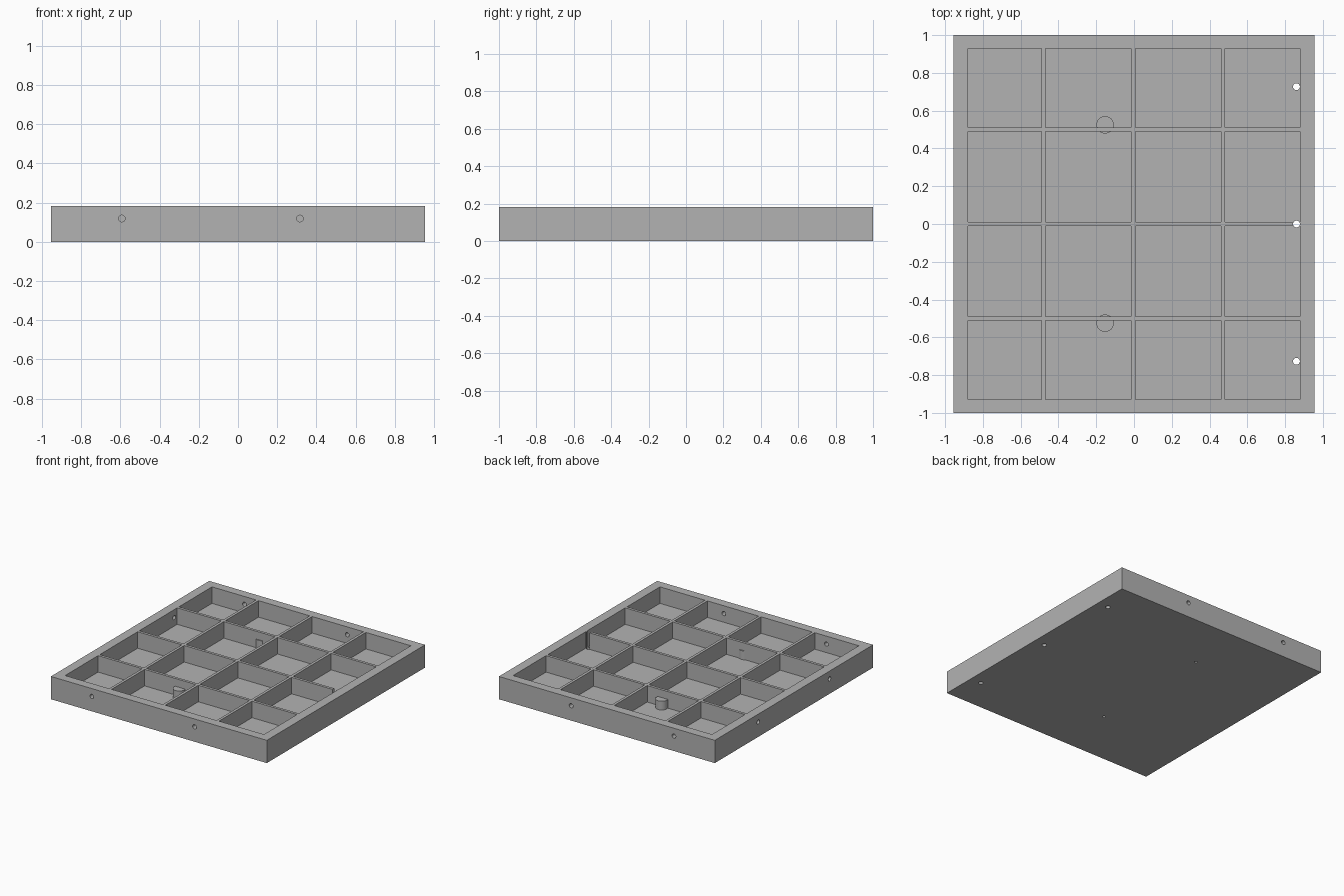
import bpy
import math

cube = bpy.data.objects.get("Cube")
if cube:
    bpy.data.objects.remove(cube, do_unlink=True)

grey = bpy.data.materials.new("mid grey")
grey.use_nodes = True
colour = (0.45, 0.45, 0.45, 1)
grey.diffuse_color = colour
grey.node_tree.nodes["Principled BSDF"].inputs["Base Color"].default_value = colour

HALF_X, HALF_Y, HEIGHT, FLOOR = 0.955, 1.0, 0.182, 0.05
INNER_X, INNER_Y = 0.88, 0.928
WALL = 0.011  # half thickness of a divider


def finish(name):
    obj = bpy.context.object
    obj.name = name
    obj.data.materials.append(grey)
    return obj


def box(name, x0, x1, y0, y1, z0, z1):
    bpy.ops.mesh.primitive_cube_add(size=1, location=((x0 + x1) / 2, (y0 + y1) / 2, (z0 + z1) / 2))
    bpy.context.object.scale = (x1 - x0, y1 - y0, z1 - z0)
    bpy.ops.object.transform_apply(location=False, rotation=False, scale=True)
    return finish(name)


def rod(name, centre, radius, length, rotation=(0, 0, 0)):
    bpy.ops.mesh.primitive_cylinder_add(vertices=32, radius=radius, depth=length,
                                        location=centre, rotation=rotation)
    return finish(name)


def combine(target, tool, operation):
    mod = target.modifiers.new(tool.name, "BOOLEAN")
    mod.operation, mod.solver, mod.object = operation, "EXACT", tool
    bpy.context.view_layer.objects.active = target
    bpy.ops.object.modifier_apply(modifier=mod.name)
    bpy.data.objects.remove(tool, do_unlink=True)


tray = box("divided_tray", -HALF_X, HALF_X, -HALF_Y, HALF_Y, 0, HEIGHT)

# Four by four compartments between thin dividers
x_walls = [-INNER_X - WALL, -0.479, -0.004, 0.471, INNER_X + WALL]
y_walls = [-INNER_Y - WALL, -0.5, 0, 0.5, INNER_Y + WALL]
for x0, x1 in zip(x_walls, x_walls[1:]):
    for y0, y1 in zip(y_walls, y_walls[1:]):
        pocket = box("pocket", x0 + WALL, x1 - WALL, y0 + WALL, y1 - WALL, FLOOR, HEIGHT + 0.1)
        combine(tray, pocket, "DIFFERENCE")

# Round bosses on the floor, each with a blind hole from below
for side in (-1, 1):
    boss = rod("boss", (-0.153, side * 0.525, 0.07), 0.046, 0.1)
    combine(tray, boss, "UNION")
    combine(tray, rod("blind_hole", (-0.153, side * 0.525, 0), 0.011, 0.18), "DIFFERENCE")

# Holes straight down along one edge
for y in (-0.727, 0, 0.727):
    combine(tray, rod("floor_hole", (0.86, y, HEIGHT / 2), 0.018, 0.4), "DIFFERENCE")

# Holes through the front, back and one end of the rim
quarter = math.pi / 2
for side in (-1, 1):
    for x in (-0.593, 0.316):
        hole = rod("rim_hole", (x, side * 0.965, 0.119), 0.017, 0.14, (quarter, 0, 0))
        combine(tray, hole, "DIFFERENCE")
    hole = rod("end_hole", (-0.918, side * 0.45, 0.119), 0.017, 0.14, (0, quarter, 0))
    combine(tray, hole, "DIFFERENCE")

bpy.ops.object.select_all(action="DESELECT")
tray.select_set(True)
bpy.context.view_layer.objects.active = tray
bpy.ops.object.shade_smooth_by_angle(angle=math.radians(30))
